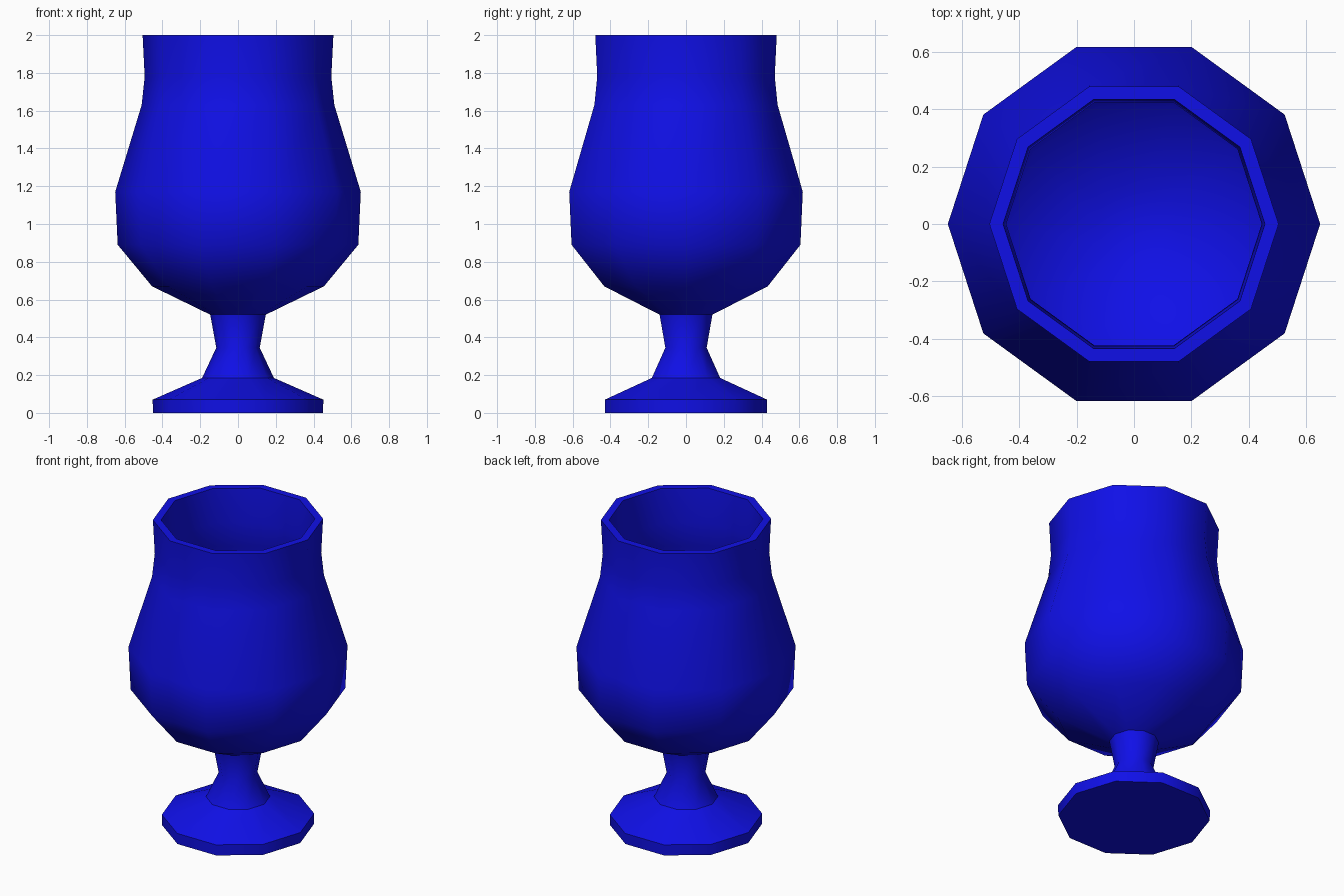
import bpy, bmesh
from math import cos, sin, tau

if "Cube" in bpy.data.objects:
    bpy.data.objects.remove(bpy.data.objects["Cube"])

SIDES = 10

# Half profile (radius, height, crisp ring?) from foot, up the outside, down the inside
PROFILE = [
    (0.45, 0.0, True), (0.452, 0.07, True), (0.19, 0.185, True),      # foot
    (0.115, 0.345, False), (0.147, 0.52, True),                       # stem
    (0.455, 0.67, False), (0.637, 0.89, False), (0.65, 1.17, False),  # bowl
    (0.51, 1.63, False), (0.494, 1.78, False), (0.505, 2.0, True),    # lip
    (0.457, 2.0, True), (0.446, 1.78, False), (0.463, 1.62, False),   # inside
    (0.603, 1.165, False), (0.591, 0.91, False), (0.43, 0.715, False),
    (0.13, 0.57, False),
]


def lathe(name, profile, sides):
    bm = bmesh.new()
    rings = [[bm.verts.new((r * cos(tau * i / sides), r * sin(tau * i / sides), z))
              for i in range(sides)] for r, z, _ in profile]
    for lo, hi in zip(rings, rings[1:]):
        for i in range(sides):
            j = (i + 1) % sides
            bm.faces.new((lo[i], lo[j], hi[j], hi[i]))
    # underside and bowl floor
    bm.faces.new(rings[0][::-1])
    bm.faces.new(rings[-1])
    for f in bm.faces:
        f.smooth = True
    # crisp rings
    for ring, (_, _, crisp) in zip(rings, profile):
        if crisp:
            for i in range(sides):
                bm.edges.get((ring[i], ring[(i + 1) % sides])).smooth = False
    bmesh.ops.recalc_face_normals(bm, faces=bm.faces)
    mesh = bpy.data.meshes.new(name)
    bm.to_mesh(mesh)
    bm.free()
    obj = bpy.data.objects.new(name, mesh)
    bpy.context.collection.objects.link(obj)
    return obj


glass = lathe("goblet", PROFILE, SIDES)
blue = bpy.data.materials.new("blue")
blue.diffuse_color = (0.005, 0.005, 0.8, 1)
blue.use_nodes = True
blue.node_tree.nodes["Principled BSDF"].inputs["Base Color"].default_value = blue.diffuse_color
glass.data.materials.append(blue)
